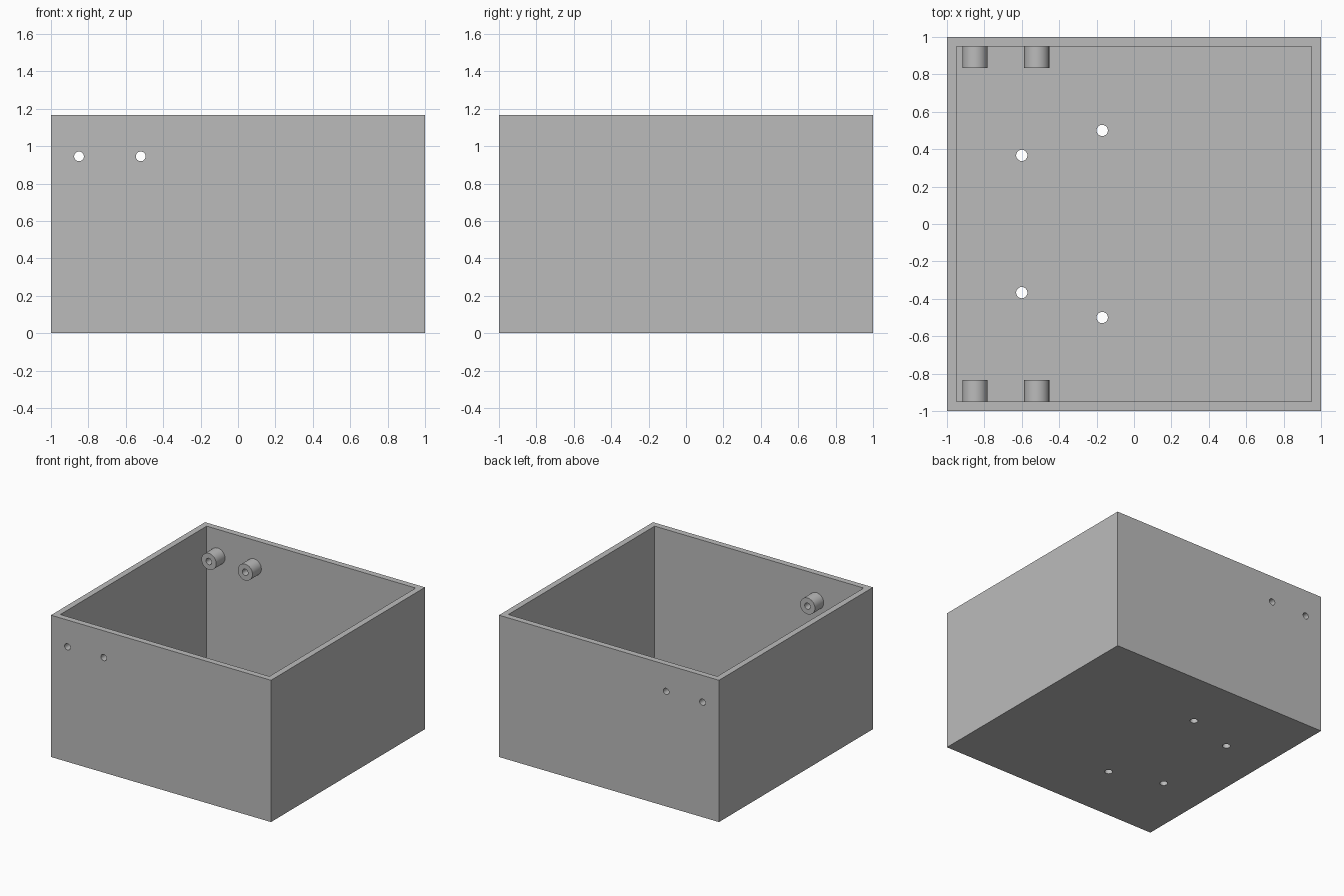
import bpy
import math

if "Cube" in bpy.data.objects:
    bpy.data.objects.remove(bpy.data.objects["Cube"], do_unlink=True)

HEIGHT = 1.165
WALL = 0.05
BOSS_X = (-0.85, -0.52)
BOSS_Z = 0.945
BORE_RADIUS = 0.026
FLOOR_HOLES = ((-0.6, 0.367), (-0.17, 0.5))

grey = bpy.data.materials.new("plain_grey")
grey.use_nodes = True
colour = (0.5, 0.5, 0.5, 1)
grey.diffuse_color = colour
grey.node_tree.nodes["Principled BSDF"].inputs["Base Color"].default_value = colour


def block(name, size, centre):
    bpy.ops.mesh.primitive_cube_add(size=1, location=centre)
    obj = bpy.context.object
    obj.name = name
    obj.scale = size
    bpy.ops.object.transform_apply(location=True, rotation=True, scale=True)
    obj.data.materials.append(grey)
    return obj


def cylinder(name, radius, depth, centre, along_y=False):
    bpy.ops.mesh.primitive_cylinder_add(
        vertices=48, radius=radius, depth=depth, location=centre,
        rotation=(math.pi / 2 if along_y else 0, 0, 0))
    obj = bpy.context.object
    obj.name = name
    bpy.ops.object.transform_apply(location=True, rotation=True, scale=True)
    obj.data.materials.append(grey)
    return obj


def cut(obj, cutters):
    bpy.ops.object.select_all(action="DESELECT")
    obj.select_set(True)
    bpy.context.view_layer.objects.active = obj
    for cutter in cutters:
        mod = obj.modifiers.new("cut", "BOOLEAN")
        mod.operation = "DIFFERENCE"
        mod.solver = "EXACT"
        mod.object = cutter
        bpy.ops.object.modifier_apply(modifier=mod.name)
    bpy.ops.object.shade_smooth_by_angle(angle=math.radians(30))


# Helpers: cavity, long bores through both walls, floor holes
cavity = block("cavity_cutter", (2 - 2 * WALL, 2 - 2 * WALL, HEIGHT),
               (0, 0, HEIGHT / 2 + WALL))
bores = [cylinder("bore_cutter", BORE_RADIUS, 2.4, (x, 0, BOSS_Z), True)
         for x in BOSS_X]
floor_cutters = [cylinder("floor_cutter", 0.03, 0.4, (x, side * y, 0))
                 for x, y in FLOOR_HOLES for side in (-1, 1)]

# Open box with drilled walls and floor
box = block("open_box", (2, 2, HEIGHT), (0, 0, HEIGHT / 2))
cut(box, [cavity] + bores + floor_cutters)

# Screw bosses on the inside of the front and back walls
for side, wall in ((-1, "front"), (1, "back")):
    for x, bore, place in zip(BOSS_X, bores, ("outer", "inner")):
        boss = cylinder(f"{wall}_{place}_boss", 0.067, 0.125,
                        (x, side * 0.8975, BOSS_Z), True)
        cut(boss, [bore])

for helper in [cavity] + bores + floor_cutters:
    bpy.data.objects.remove(helper, do_unlink=True)
